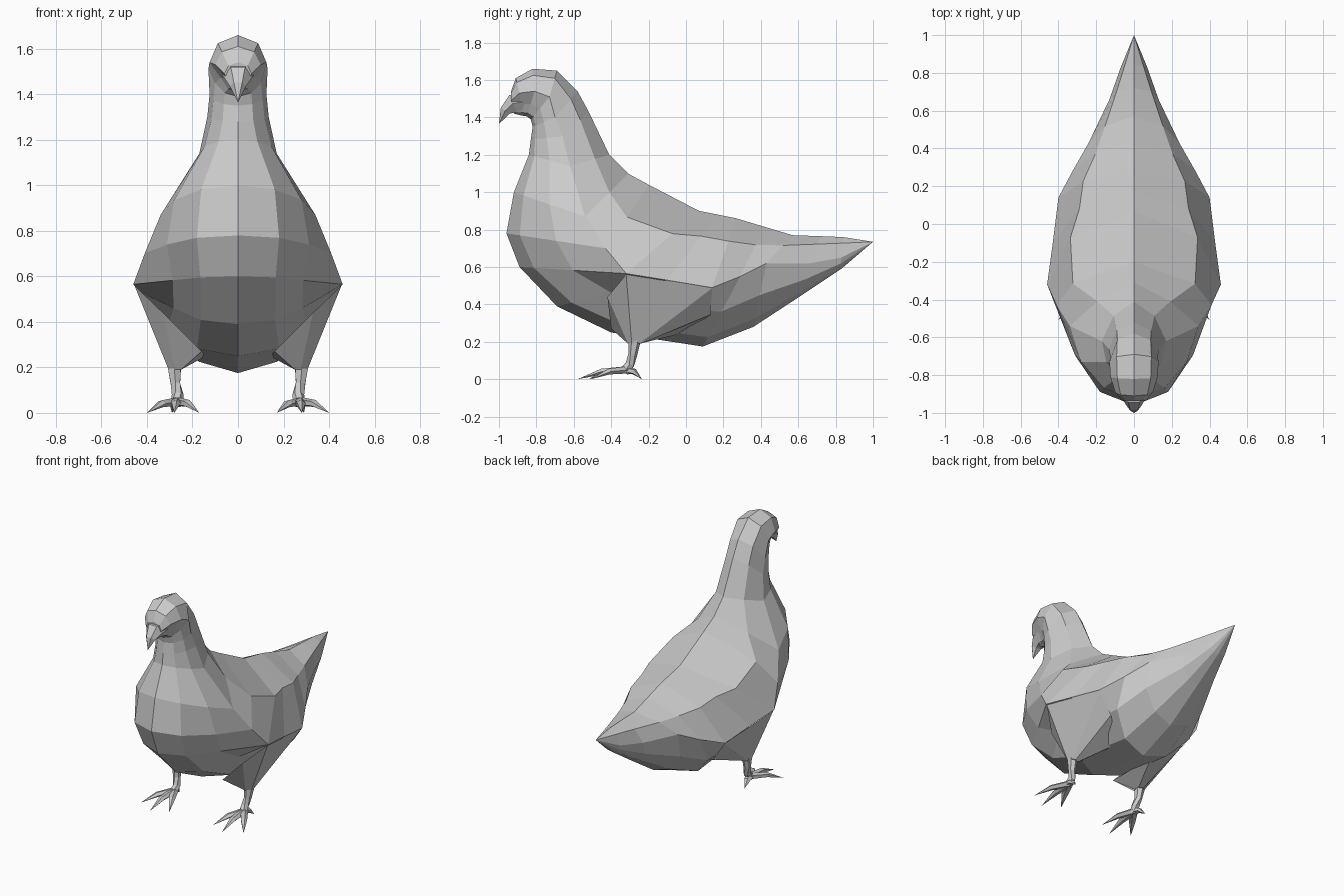
import bpy, bmesh
from math import sin, cos, pi, radians
from mathutils import Vector

default = bpy.data.objects.get("Cube")
if default:
    bpy.data.objects.remove(default, do_unlink=True)

grey = bpy.data.materials.new("plain grey")
grey.use_nodes = True
grey.diffuse_color = (0.6, 0.6, 0.6, 1)
grey.node_tree.nodes["Principled BSDF"].inputs["Base Color"].default_value = grey.diffuse_color


def loft(name, rings):
    """Skin a list of closed rings; a ring of one point becomes a tip."""
    bm = bmesh.new()
    loops = [[bm.verts.new(point) for point in ring] for ring in rings]
    for first, second in zip(loops, loops[1:]):
        count = max(len(first), len(second))
        for i in range(count):
            j = (i + 1) % count
            corners = [first[i % len(first)], first[j % len(first)],
                       second[j % len(second)], second[i % len(second)]]
            bm.faces.new(list(dict.fromkeys(corners)))
    for end in (loops[0], loops[-1]):
        if len(end) > 2:
            bm.faces.new(end)
    bmesh.ops.recalc_face_normals(bm, faces=bm.faces[:])
    mesh = bpy.data.meshes.new(name)
    bm.to_mesh(mesh)
    bm.free()
    mesh.materials.append(grey)
    obj = bpy.data.objects.new(name, mesh)
    bpy.context.collection.objects.link(obj)
    return obj


def body_ring(top, width, side, bottom, pinch=1.0, fill=1.0, shoulder=45):
    """Cross-section from two quarter ellipses, mirrored across x = 0.
    pinch narrows the lower half, fill flattens the upper half,
    shoulder is the angle of the upper corner."""
    centre = Vector((0, *side))
    half = []
    for angle in (0, shoulder, 90, 120, 150, 180):
        a = radians(angle)
        target = Vector((0, *(top if angle <= 90 else bottom)))
        full = fill if angle == shoulder else 1
        point = centre + (target - centre) * abs(cos(a)) * full
        x = width * sin(a) * full * (pinch if angle > 90 else 1)
        half.append(Vector((x if 0 < angle < 180 else 0, point.y, point.z)))
    return half + [Vector((-p.x, p.y, p.z)) for p in reversed(half[1:-1])]


def tube(name, path, radii, sides=5, flat=1):
    """Tapered limb along a path; a zero radius closes it to a point."""
    path = [Vector(p) for p in path]
    rings = []
    for i, (point, radius) in enumerate(zip(path, radii)):
        if radius == 0:
            rings.append([point])
            continue
        ahead = path[min(i + 1, len(path) - 1)] - path[max(i - 1, 0)]
        turn = ahead.to_track_quat('Z', 'Y')
        rings.append([point + turn @ Vector((radius * cos(2 * pi * k / sides),
                                             radius * flat * sin(2 * pi * k / sides), 0))
                      for k in range(sides)])
    return loft(name, rings)


# Head, neck, chest, back and tail as one skin: top, half width, side, bottom
sections = [
    ((-.935, 1.54), .06, (-.935, 1.49), (-.92, 1.42), .7),
    ((-.91, 1.61), .1, (-.89, 1.53), (-.88, 1.41), .6),
    ((-.82, 1.66), .125, (-.81, 1.54), (-.85, 1.405), .7),
    ((-.69, 1.65), .13, (-.73, 1.51), (-.83, 1.39), .9),
    ((-.58, 1.54), .125, (-.7, 1.4), (-.82, 1.35)),
    ((-.52, 1.43), .135, (-.66, 1.3), (-.83, 1.28), 1, .95),
    ((-.41, 1.2), .17, (-.62, 1.14), (-.84, 1.2), 1, .9),
    ((-.31, 1.1), .34, (-.54, .87), (-.92, 1), .95, .8),
    ((-.2, 1.04), .41, (-.43, .7), (-.96, .78), .88, .93, 58),
    ((.07, .9), .46, (-.32, .565), (-.89, .6), .72, .97, 49),
    ((.17, .88), .43, (-.1, .53), (-.69, .39), .76, .95),
    ((.27, .86), .4, (.14, .49), (-.4, .25), .9, .95),
    ((.42, .815), .32, (.29, .55), (.09, .175), 1.08, .9),
    ((.57, .77), .24, (.43, .62), (.36, .28), 1.12, .9),
    ((.72, .765), .13, (.66, .62), (.62, .45), 1.12),
    ((.84, .76), .07, (.83, .65), (.83, .59)),
]
loft("body", [body_ring(*section) for section in sections] + [[Vector((0, 1, .735))]])

# Hooked beak
tube("beak", [(0, -.86, 1.485), (0, -.925, 1.475), (0, -.967, 1.435), (0, -1, 1.365)],
     [.07, .062, .036, 0], sides=6, flat=.9)

# Thigh wedge, from the wing edge down to the ankle
hip = [(.33, -.42, .44), (.455, -.32, .56), (.397, .14, .487),
       (.3, .13, .345), (.14, 0, .25), (.16, -.4, .27)]
ankle = [(.275, -.31, .19), (.305, -.29, .19), (.3, -.25, .19),
         (.28, -.24, .19), (.25, -.25, .19), (.25, -.29, .19)]

# Legs and feet on both sides
for label, s in (("left", 1), ("right", -1)):
    loft(label + "_thigh", [[Vector((s * x, y, z)) for x, y, z in ring] for ring in (hip, ankle)])
    tube(label + "_shank", [(s * .28, -.275, .21), (s * .275, -.285, .13),
                            (s * .265, -.3, .08), (s * .27, -.33, .04)],
         [.034, .024, .026, .028], sides=6)
    toes = {"outer": (.4, -.51), "middle": (.28, -.58), "inner": (.17, -.52), "back": (.29, -.235)}
    for toe, (x, y) in toes.items():
        start = Vector((s * .27, -.32, .05))
        tip = Vector((s * x, y, 0))
        knuckle = start.lerp(tip, .5) + Vector((0, 0, .016))
        tube(f"{label}_{toe}_toe", [start, knuckle, tip], [.027, .022, 0], sides=5, flat=.75)
